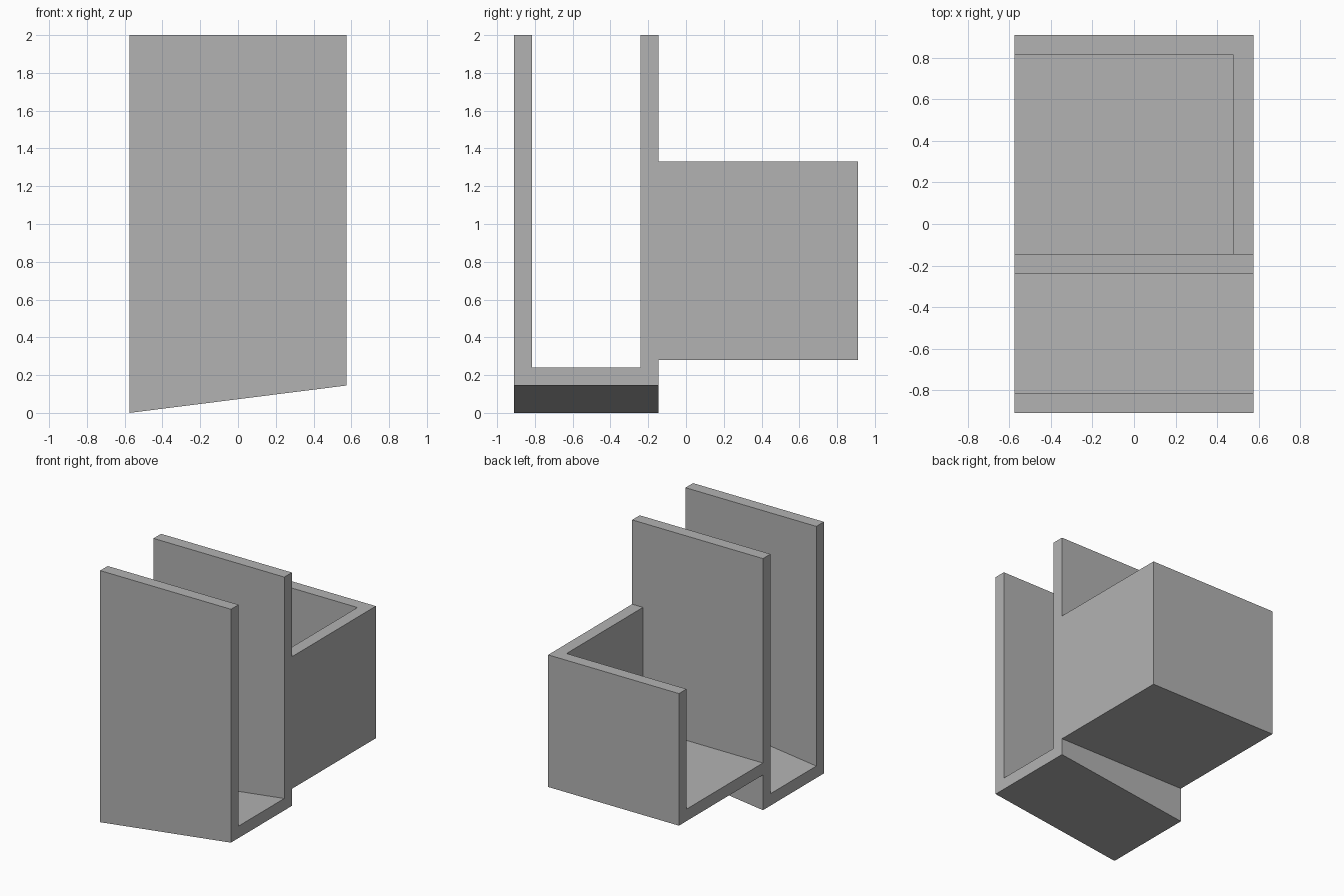
import bpy
import bmesh

default_cube = bpy.data.objects.get("Cube")
if default_cube:
    bpy.data.objects.remove(default_cube, do_unlink=True)

# Overall sizes
HALF_W = 0.575
FRONT, PANEL_BACK, REAR = -0.91, -0.145, 0.91
TOP = 2.0
WALL = 0.095
RISE = 0.145                      # height the channel floor gains towards +x
TRAY_LOW, TRAY_HIGH = 0.28, 1.33

grey = bpy.data.materials.new("plain grey")
grey.use_nodes = True
colour = (0.45, 0.45, 0.45, 1)
grey.diffuse_color = colour
grey.node_tree.nodes["Principled BSDF"].inputs["Base Color"].default_value = colour


def prism(name, profile, x0, x1, rise=0.0):
    """Extrude a (y, z) profile along x; points below the tray lift by rise at x1."""
    bm = bmesh.new()
    near = [bm.verts.new((x0, y, z)) for y, z in profile]
    far = [bm.verts.new((x1, y, z + (rise if z < TRAY_LOW else 0)))
           for y, z in profile]
    bm.faces.new(near)
    bm.faces.new(far)
    n = len(profile)
    for i in range(n):
        j = (i + 1) % n
        bm.faces.new((near[i], near[j], far[j], far[i]))
    bmesh.ops.recalc_face_normals(bm, faces=bm.faces)
    mesh = bpy.data.meshes.new(name)
    bm.to_mesh(mesh)
    bm.free()
    mesh.materials.append(grey)
    obj = bpy.data.objects.new(name, mesh)
    bpy.context.collection.objects.link(obj)
    return obj


def rectangle(y0, y1, z0, z1):
    return [(y0, z0), (y1, z0), (y1, z1), (y0, z1)]


# Tall channel: two panels joined by a sloping floor
channel = prism("tall_channel", [
    (FRONT, 0), (PANEL_BACK, 0), (PANEL_BACK, TOP), (PANEL_BACK - WALL, TOP),
    (PANEL_BACK - WALL, WALL), (FRONT + WALL, WALL), (FRONT + WALL, TOP),
    (FRONT, TOP)], -HALF_W, HALF_W, RISE)

# Rear tray: floor, back wall and one side wall, open at -x and the top
tray = prism("rear_tray", rectangle(PANEL_BACK, REAR, TRAY_LOW, TRAY_HIGH),
             -HALF_W, HALF_W)
cutter = prism("tray_cutter",
               rectangle(PANEL_BACK - WALL, REAR - WALL,
                         TRAY_LOW + WALL, TRAY_HIGH + WALL),
               -HALF_W - WALL, HALF_W - WALL)
cutter.hide_render = True
hollow = tray.modifiers.new("hollow", 'BOOLEAN')
hollow.operation = 'DIFFERENCE'
hollow.solver = 'EXACT'
hollow.object = cutter
bpy.context.view_layer.objects.active = tray
bpy.ops.object.modifier_apply(modifier=hollow.name)
bpy.data.objects.remove(cutter, do_unlink=True)
